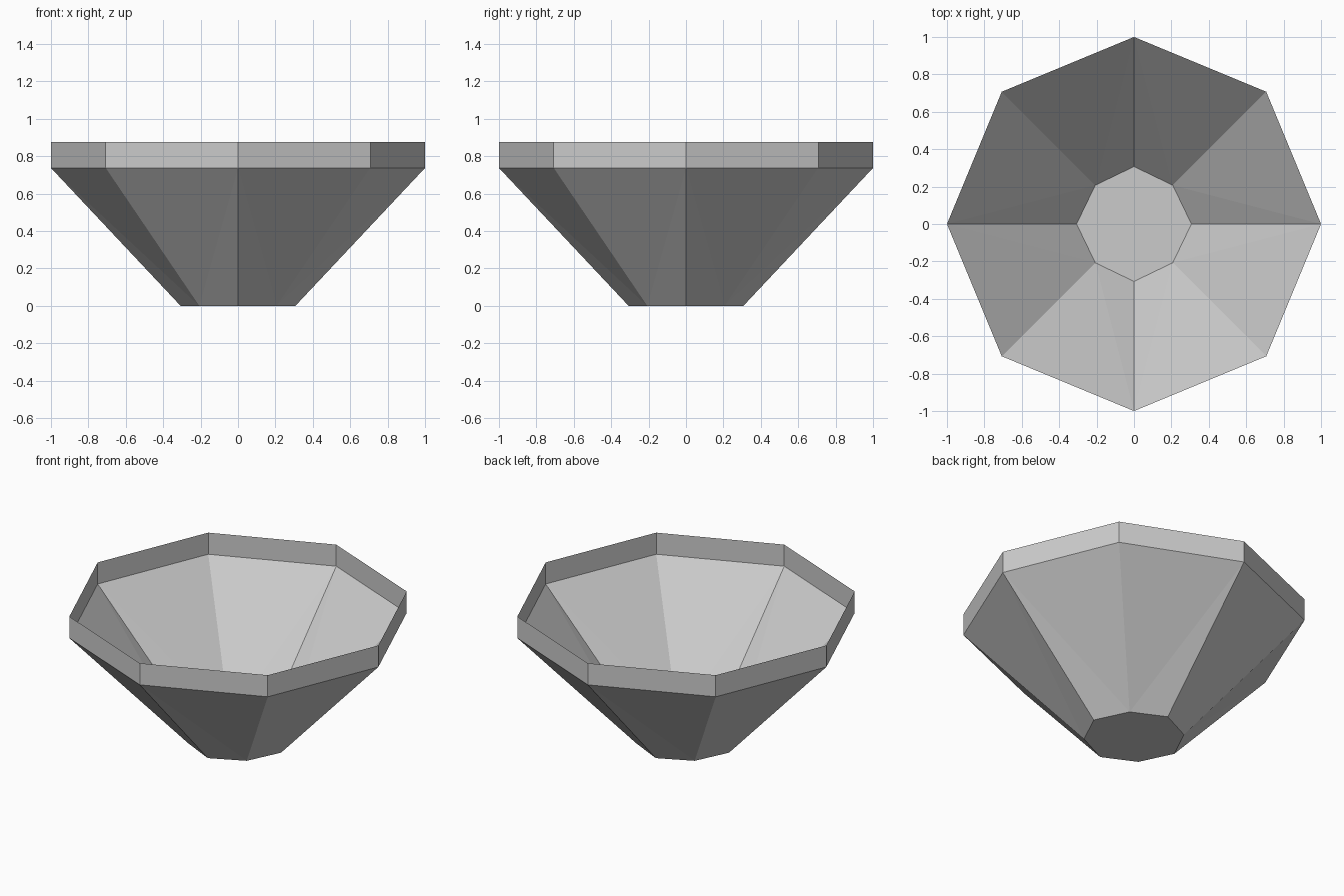
import bpy
import bmesh
from math import cos, sin, pi

cube = bpy.data.objects.get("Cube")
if cube:
    bpy.data.objects.remove(cube, do_unlink=True)

SIDES = 8
BASE_Z, SHOULDER_Z, RIM_Z = 0.0, 0.737, 0.876

grey = bpy.data.materials.new("light_grey")
grey.use_nodes = True
grey.diffuse_color = (0.6, 0.6, 0.6, 1)
grey.node_tree.nodes["Principled BSDF"].inputs["Base Color"].default_value = grey.diffuse_color


def ring(bm, z, corner_radius, between_radius):
    """Octagon of vertices, with its own radius for every second corner."""
    verts = []
    for i in range(SIDES):
        r = between_radius if i % 2 else corner_radius
        a = 2 * pi * i / SIDES
        verts.append(bm.verts.new((r * cos(a), r * sin(a), z)))
    return verts


bm = bmesh.new()
base = ring(bm, BASE_Z, 0.307, 0.293)
shoulder = ring(bm, SHOULDER_Z, 1, 1)
rim = ring(bm, RIM_Z, 1, 1)

# Flat floor
bm.faces.new(base[::-1])

for i in range(SIDES):
    j = (i + 1) % SIDES
    # Flared wall, folded from the even shoulder corner to the odd base corner
    even, odd = (j, i) if i % 2 else (i, j)
    bm.faces.new((shoulder[even], shoulder[odd], base[odd]))
    bm.faces.new((shoulder[even], base[odd], base[even]))
    # Upright rim band
    bm.faces.new((shoulder[i], shoulder[j], rim[j], rim[i]))

bmesh.ops.recalc_face_normals(bm, faces=bm.faces)
# The open sheet faces outward, so the floor points down
bm.faces.ensure_lookup_table()
if bm.faces[0].normal.z > 0:
    bmesh.ops.reverse_faces(bm, faces=bm.faces)

mesh = bpy.data.meshes.new("bowl")
bm.to_mesh(mesh)
bm.free()
mesh.materials.append(grey)
bowl = bpy.data.objects.new("bowl", mesh)
bpy.context.scene.collection.objects.link(bowl)
